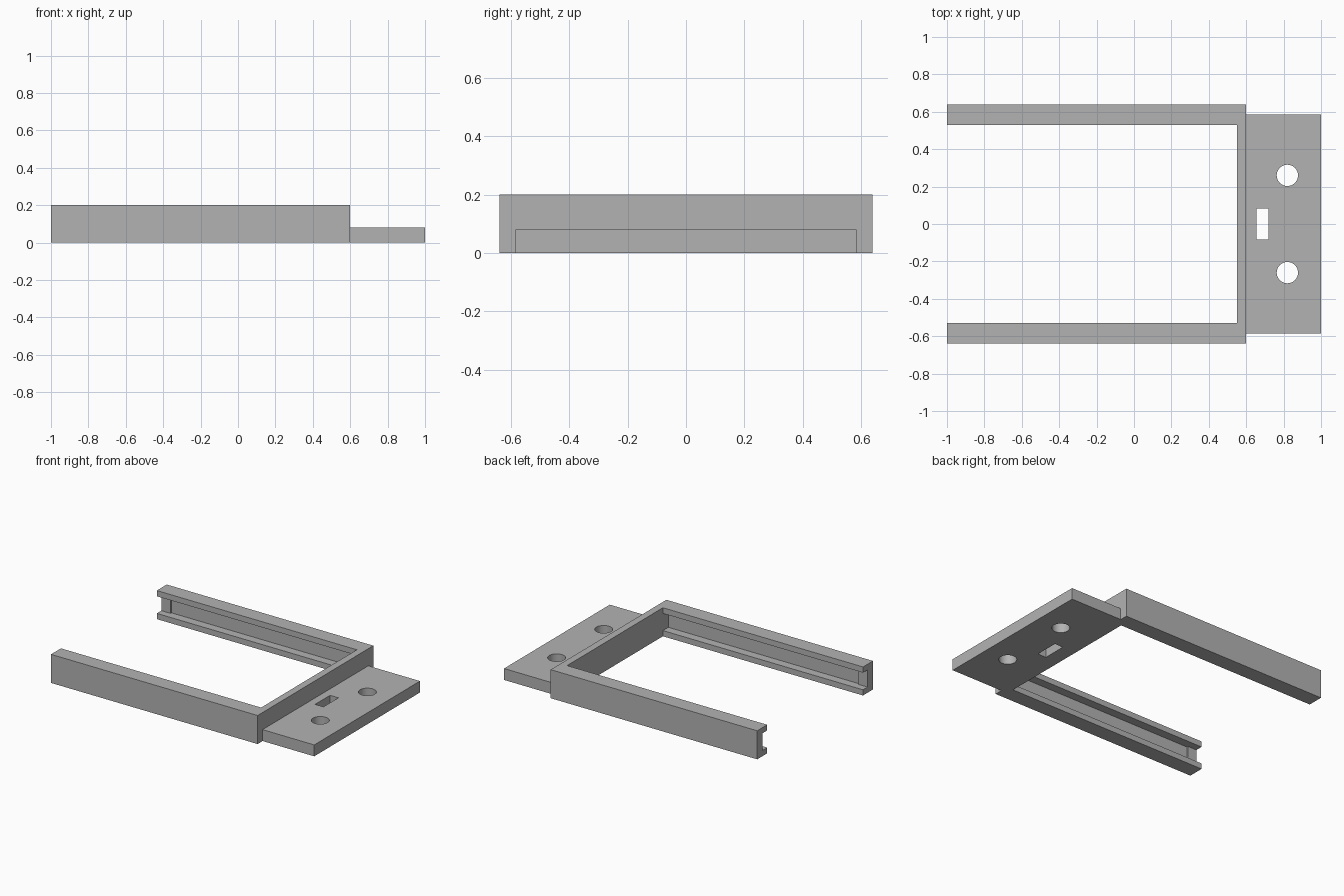
import bpy
import bmesh

cube = bpy.data.objects.get("Cube")
if cube:
    bpy.data.objects.remove(cube, do_unlink=True)

grey = bpy.data.materials.new("plain grey")
grey.use_nodes = True
grey.diffuse_color = (0.45, 0.45, 0.45, 1)
grey.node_tree.nodes["Principled BSDF"].inputs["Base Color"].default_value = grey.diffuse_color

HEIGHT = 0.2
WALL = 0.05
FLANGE = 0.04
OUTER, INNER = 0.64, 0.53
BACK, BAR = -1.0, 0.6


def prism(name, outline, z0, z1):
    """Extrude a flat outline upwards into a solid."""
    bm = bmesh.new()
    face = bm.faces.new([bm.verts.new((x, y, z0)) for x, y in outline])
    top = bmesh.ops.extrude_face_region(bm, geom=[face])["geom"]
    verts = [v for v in top if isinstance(v, bmesh.types.BMVert)]
    bmesh.ops.translate(bm, verts=verts, vec=(0, 0, z1 - z0))
    bmesh.ops.recalc_face_normals(bm, faces=bm.faces)
    mesh = bpy.data.meshes.new(name)
    bm.to_mesh(mesh)
    bm.free()
    mesh.materials.append(grey)
    obj = bpy.data.objects.new(name, mesh)
    bpy.context.collection.objects.link(obj)
    return obj


def box(name, x0, x1, y0, y1, z0, z1):
    return prism(name, [(x0, y0), (x1, y0), (x1, y1), (x0, y1)], z0, z1)


def activate(obj):
    bpy.ops.object.select_all(action='DESELECT')
    obj.select_set(True)
    bpy.context.view_layer.objects.active = obj


def cut(obj, cutter):
    """Subtract a cutter from a part, then discard the cutter."""
    cutter.hide_render = True
    mod = obj.modifiers.new("cut", 'BOOLEAN')
    mod.operation = 'DIFFERENCE'
    mod.solver = 'EXACT'
    mod.object = cutter
    activate(obj)
    bpy.ops.object.modifier_apply(modifier=mod.name)
    bpy.data.objects.remove(cutter, do_unlink=True)


# U-shaped frame: two rails joined by a crossbar
half = [(BACK, INNER), (BACK, OUTER), (BAR, OUTER)]
inside = (BAR - WALL, INNER)
upper = [inside] + half
frame = prism("rail_frame", upper + [(x, -y) for x, y in reversed(upper)], 0, HEIGHT)

# Guide channel along the inside of each rail, shallower at the open end
STOP = BACK + 0.07
for side in (-1, 1):
    for x0, x1, depth in ((STOP, BAR - WALL, OUTER - WALL),
                          (BACK - 0.1, STOP + 0.001, OUTER - WALL - 0.01)):
        y0, y1 = sorted((side * (INNER - 0.05), side * depth))
        cut(frame, box("channel_cutter", x0, x1, y0, y1, FLANGE, HEIGHT - FLANGE))

# Mounting plate with two round holes and a slot
plate = box("mounting_plate", BAR, 1.0, -0.585, 0.585, 0, 0.08)
cut(plate, box("slot_cutter", 0.655, 0.72, -0.083, 0.083, -0.1, 0.2))
for side in (-1, 1):
    bpy.ops.mesh.primitive_cylinder_add(vertices=48, radius=0.057, depth=0.4,
                                        location=(0.82, side * 0.26, 0.04))
    drill = bpy.context.object
    drill.name = "hole_cutter"
    drill.data.materials.append(grey)
    cut(plate, drill)

for part in (frame, plate):
    activate(part)
    bpy.ops.object.shade_smooth_by_angle()
